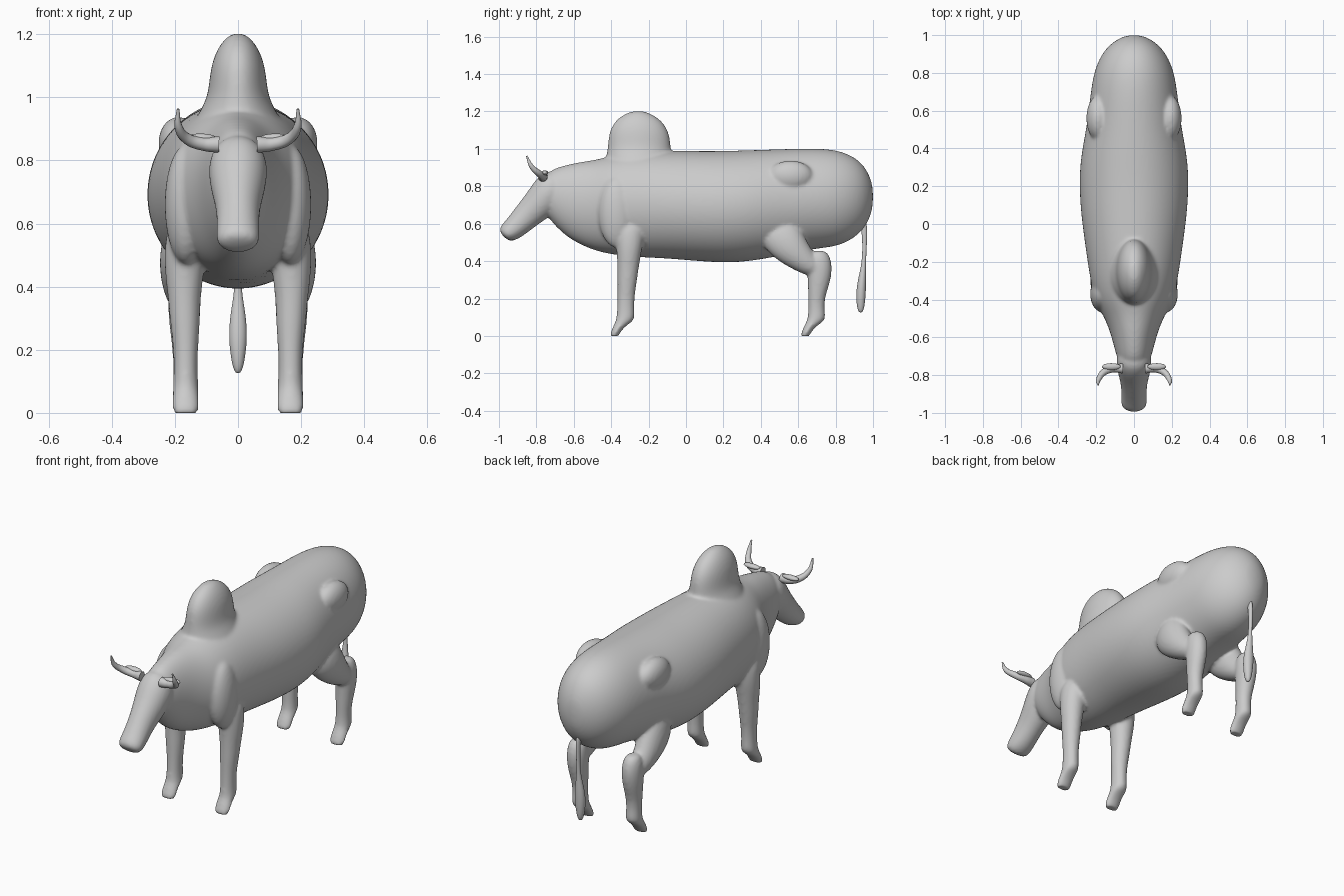
import bpy, bmesh, math
from mathutils import Vector, Matrix


def loft(bm, rings, tilt, n=24):
    """Skin rings (x, y, z, rx, rv); rv lies in the yz plane at angle tilt."""
    v = Vector((0, math.cos(math.radians(tilt)), math.sin(math.radians(tilt))))
    loops = []
    for x, y, z, rx, rv in rings:
        loops.append([bm.verts.new(Vector((x + rx * math.cos(t), y, z)) + v * rv * math.sin(t))
                      for t in (2 * math.pi * i / n for i in range(n))])
    faces = [bm.faces.new(loops[0]), bm.faces.new(loops[-1])]
    for a, b in zip(loops, loops[1:]):
        for i in range(n):
            j = (i + 1) % n
            faces.append(bm.faces.new((a[i], a[j], b[j], b[i])))
    bmesh.ops.recalc_face_normals(bm, faces=faces)


def ball(bm, centre, radii):
    m = Matrix.Translation(centre) @ Matrix.Diagonal((*radii, 1))
    bmesh.ops.create_uvsphere(bm, u_segments=24, v_segments=16, radius=1, matrix=m)


def finish(name, bm, mods):
    me = bpy.data.meshes.new(name)
    bm.to_mesh(me)
    bm.free()
    ob = bpy.data.objects.new(name, me)
    bpy.context.collection.objects.link(ob)
    for kind, props in mods:
        m = ob.modifiers.new(kind.lower(), kind)
        for k, val in props.items():
            setattr(m, k, val)
    bpy.context.view_layer.objects.active = ob
    bpy.ops.object.select_all(action='DESELECT')
    ob.select_set(True)
    bpy.ops.object.convert(target='MESH')
    for p in ob.data.polygons:
        p.use_smooth = True
    return ob


SUB = ('SUBSURF', {'levels': 2, 'render_levels': 2})
bm = bmesh.new()

# Trunk and neck: y, top z, bottom z, half width
trunk = [(1.0, .79, .70, .03), (.985, .85, .635, .075), (.95, .915, .57, .13),
         (.89, .965, .515, .178), (.80, .997, .475, .215), (.68, 1.005, .465, .232),
         (.52, 1.0, .43, .25), (.36, .995, .40, .283), (.22, .99, .388, .292),
         (.05, .99, .40, .282), (-.12, .99, .415, .258), (-.28, .99, .42, .235),
         (-.40, .965, .435, .21), (-.48, .942, .453, .165), (-.56, .932, .485, .13),
         (-.64, .915, .53, .108), (-.71, .895, .60, .09), (-.75, .86, .65, .07)]
loft(bm, [(0, y, (a + b) / 2, w, (a - b) / 2) for y, a, b, w in trunk], 90, 32)

# Head
loft(bm, [(0, -.66, .84, .04, .05), (0, -.69, .82, .085, .09), (0, -.735, .765, .096, .10),
          (0, -.785, .705, .085, .09), (0, -.85, .645, .068, .075), (0, -.915, .578, .068, .063),
          (0, -.952, .55, .07, .055), (0, -.975, .53, .055, .038)], 135)

# Hump
loft(bm, [(0, -.25, .88, .16, .19), (0, -.25, .95, .125, .18), (0, -.25, 1.0, .097, .17),
          (0, -.25, 1.06, .091, .166), (0, -.252, 1.11, .083, .152), (0, -.254, 1.155, .065, .12),
          (0, -.256, 1.185, .042, .075), (0, -.256, 1.203, .018, .03)], 0)

for s in (1, -1):
    # Front legs and shoulders
    loft(bm, [(s * .16, -.30, .62, .06, .08), (s * .168, -.30, .52, .068, .078),
              (s * .17, -.305, .44, .063, .066), (s * .17, -.31, .36, .052, .058),
              (s * .168, -.315, .29, .049, .053), (s * .166, -.32, .22, .041, .047),
              (s * .166, -.323, .14, .038, .046), (s * .166, -.322, .085, .042, .052),
              (s * .166, -.35, .06, .042, .036), (s * .166, -.375, .025, .043, .026),
              (s * .166, -.388, -.012, .043, .024)], 0, 16)
    ball(bm, (s * .165, -.37, .66), (.068, .10, .19))
    # Thighs
    loft(bm, [(s * .16, .46, .60, .06, .10), (s * .175, .52, .52, .075, .115),
              (s * .18, .58, .445, .07, .09), (s * .178, .645, .385, .058, .066),
              (s * .172, .71, .34, .045, .045)], 40, 16)
    # Hind lower legs
    loft(bm, [(s * .17, .71, .458, .025, .03), (s * .17, .712, .435, .047, .057),
              (s * .17, .715, .37, .055, .07), (s * .17, .712, .29, .05, .062),
              (s * .168, .698, .21, .042, .046), (s * .166, .697, .14, .038, .043),
              (s * .166, .70, .085, .042, .052), (s * .166, .67, .06, .042, .036),
              (s * .166, .645, .025, .043, .026), (s * .166, .632, -.012, .043, .024)], 0, 16)
    # Hip bones
    ball(bm, (s * .19, .56, .855), (.063, .12, .083))

body = finish('body', bm, [SUB, ('REMESH', {'mode': 'VOXEL', 'voxel_size': .009}),
                           ('SMOOTH', {'factor': .5, 'iterations': 8})])
for vert in body.data.vertices:
    vert.co.z = max(vert.co.z, 0)

# Tail with tuft
bm = bmesh.new()
loft(bm, [(0, .945, .62, .012, .02), (0, .955, .56, .012, .016), (0, .955, .47, .009, .011),
          (0, .95, .38, .012, .012), (0, .942, .31, .026, .022), (0, .936, .24, .031, .027),
          (0, .934, .18, .024, .024), (0, .934, .14, .016, .017), (0, .934, .125, .006, .007)], 0, 12)
finish('tail', bm, [SUB])


def tube(name, pts):
    """Tapered curved tube through (x, y, z, radius) points."""
    cu = bpy.data.curves.new(name, 'CURVE')
    cu.dimensions, cu.bevel_depth, cu.bevel_resolution = '3D', 1, 4
    cu.use_fill_caps = True
    sp = cu.splines.new('BEZIER')
    sp.bezier_points.add(len(pts) - 1)
    for b, (x, y, z, r) in zip(sp.bezier_points, pts):
        b.co, b.radius = (x, y, z), r
        b.handle_left_type = b.handle_right_type = 'AUTO'
    ob = bpy.data.objects.new(name, cu)
    bpy.context.collection.objects.link(ob)


for s, side in ((1, 'left'), (-1, 'right')):
    # Horns
    tube(side + '_horn', [(s * .06, -.765, .85, .026), (s * .11, -.765, .852, .021),
                          (s * .16, -.785, .868, .018), (s * .188, -.825, .905, .013),
                          (s * .19, -.852, .963, .004)])
    # Ears
    bm = bmesh.new()
    bmesh.ops.create_uvsphere(bm, u_segments=20, v_segments=12, radius=1,
                              matrix=Matrix.Translation((s * .12, -.755, .872))
                              @ Matrix.Diagonal((.05, .018, .013, 1)))
    finish(side + '_ear', bm, [])
